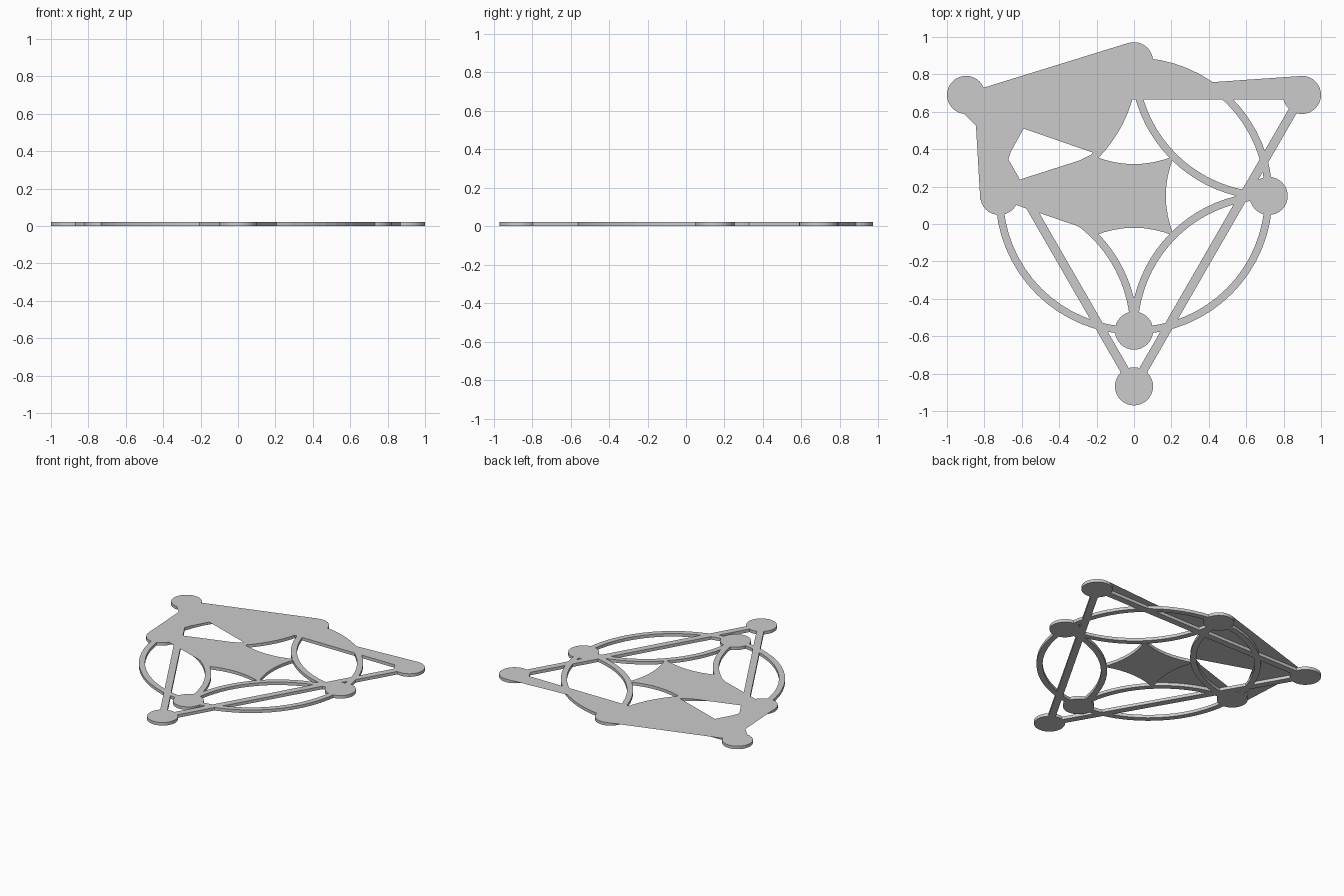
import bpy, bmesh
from math import sin, cos, radians, hypot
from mathutils import Vector
from mathutils.geometry import delaunay_2d_cdt

if "Cube" in bpy.data.objects:
    bpy.data.objects.remove(bpy.data.objects["Cube"])

T = 0.022          # plate thickness
R = 0.72           # main ring radius
CY = 0.15          # ring centre height
HW = 0.02          # half width of the ring and arcs

polys = []         # (outline, kind)


def add(pts, kind="frame"):
    area = sum(a[0] * b[1] - b[0] * a[1] for a, b in zip(pts, pts[1:] + pts[:1]))
    polys.append((pts if area > 0 else pts[::-1], kind))


def on_circle(cx, cy, r, deg):
    a = radians(deg)
    return (cx + r * cos(a), cy + r * sin(a))


def disc(cx, cy, r=0.102, n=32):
    add([on_circle(cx, cy, r, 360 * i / n) for i in range(n)])


def arc(cx, cy, r, a0, a1, n):
    """Curved strip made of short quads."""
    s = (a1 - a0) / n
    for i in range(n):
        a, b = a0 + i * s, a0 + (i + 1) * s
        add([on_circle(cx, cy, r - HW, a), on_circle(cx, cy, r + HW, a),
             on_circle(cx, cy, r + HW, b), on_circle(cx, cy, r - HW, b)])


def bar(a, b, hw=0.024):
    dx, dy = b[0] - a[0], b[1] - a[1]
    l = hypot(dx, dy)
    nx, ny = -dy / l * hw, dx / l * hw
    add([(a[0] + nx, a[1] + ny), (b[0] + nx, b[1] + ny),
         (b[0] - nx, b[1] - ny), (a[0] - nx, a[1] - ny)])


# triangle of bars with discs at the corners
tri = [(-0.898, 0.69), (0.898, 0.69), (0, -0.868)]
for i in range(3):
    bar(tri[i], tri[(i + 1) % 3])
    disc(*tri[i])

# ring, its four discs, and four inward curving arcs
arc(0, CY, R, 0, 360, 64)
for q in range(4):
    disc(*on_circle(0, CY, R, 90 * q))
    cx, cy = on_circle(0, CY, R * 2 ** 0.5, 45 + 90 * q)
    arc(cx, cy, R, 180 + 90 * q, 270 + 90 * q, 20)

# four pointed concave star in the middle
star = []
for q in range(4):
    for i in range(8):
        t = -1 + i / 4
        d, s = 0.17 + 0.043 * t * t, 0.213 * t
        a = radians(90 * q)
        star.append((d * cos(a) - s * sin(a), CY + d * sin(a) + s * cos(a)))
add(star)

# thin skin over the upper left, with one opening
add([(-0.898, 0.69), (-0.80, 0.73), (-0.03, 0.968), (0, 0.87), (0.1, 0.863),
     (0.25, 0.825), (0.36, 0.774), (0.40, 0.757), (0.89, 0.791), (0.898, 0.69),
     (-0.023, 0.69), (-0.053, 0.60), (-0.096, 0.51), (-0.15, 0.43),
     (-0.211, 0.361), (-0.14, 0.25), (-0.14, 0.05), (-0.211, -0.061),
     (-0.31, -0.008), (-0.64, 0.105), (-0.72, 0.15), (-0.822, 0.13),
     (-0.845, 0.525), (-0.92, 0.60)], "skin")
add([(-0.20, 0.375), (-0.59, 0.51), (-0.69, 0.33), (-0.65, 0.225),
     (-0.29, 0.34), (-0.24, 0.365)], "opening")

# merge all outlines into one clean flat layout
verts, faces = [], []
for pts, _ in polys:
    faces.append(list(range(len(verts), len(verts) + len(pts))))
    verts += [Vector(p) for p in pts]
v2, _, f2, _, _, orig = delaunay_2d_cdt(verts, [], faces, 1, 1e-5)

solid, skin = [], []
for f, o in zip(f2, orig):
    kinds = {polys[i][1] for i in o}
    if "frame" in kinds:
        solid.append(f)
    elif kinds == {"skin"}:
        skin.append(f)


def build(name, tris, z, depth):
    bm = bmesh.new()
    vs = [bm.verts.new((v.x, v.y, z)) for v in v2]
    for f in tris:
        bm.faces.new([vs[i] for i in f])
    bmesh.ops.delete(bm, geom=[v for v in bm.verts if not v.link_faces], context='VERTS')
    if depth:
        # top copy, reversed bottom and walls along open edges
        res = bmesh.ops.extrude_face_region(bm, geom=bm.faces[:], use_keep_orig=True)
        moved = [g for g in res["geom"] if isinstance(g, bmesh.types.BMVert)]
        bmesh.ops.translate(bm, verts=moved, vec=(0, 0, depth))
        bmesh.ops.recalc_face_normals(bm, faces=bm.faces[:])
    else:
        for f in bm.faces:
            if f.normal.z < 0:
                f.normal_flip()
    me = bpy.data.meshes.new(name)
    bm.to_mesh(me)
    bm.free()
    ob = bpy.data.objects.new(name, me)
    bpy.context.collection.objects.link(ob)


build("frame", solid, 0, T)
build("top_skin", skin, T, 0)
